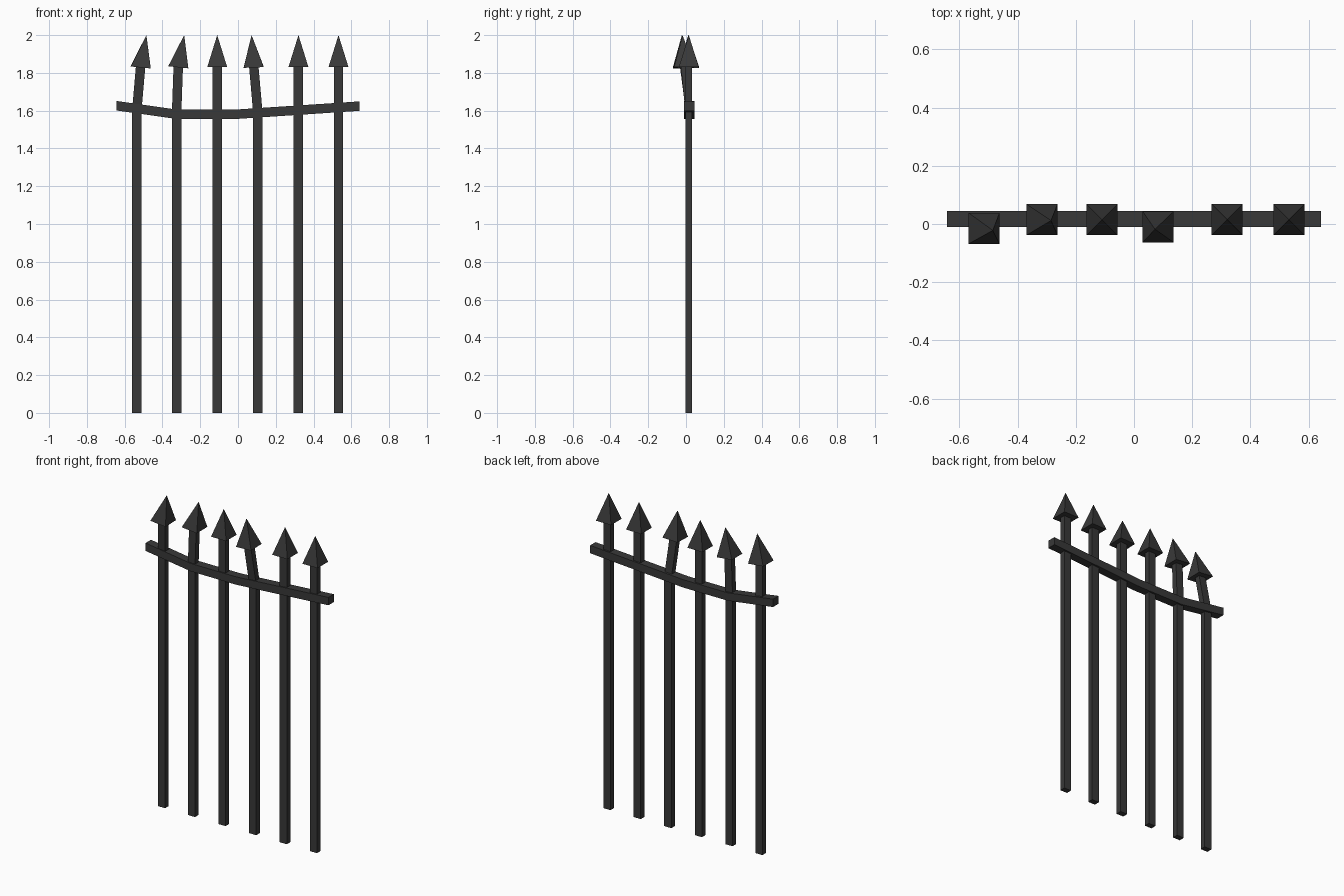
import bpy

if "Cube" in bpy.data.objects:
    bpy.data.objects.remove(bpy.data.objects["Cube"])

iron = bpy.data.materials.new("dark iron")
iron.diffuse_color = (0.04, 0.04, 0.04, 1)
iron.use_nodes = True
iron.node_tree.nodes["Principled BSDF"].inputs["Base Color"].default_value = iron.diffuse_color
Y = 0.015        # fence plane
NECK = 1.83      # height of the spearhead base


def make(name, verts, faces):
    me = bpy.data.meshes.new(name)
    me.from_pydata(verts, [], faces)
    me.materials.append(iron)
    ob = bpy.data.objects.new(name, me)
    bpy.context.collection.objects.link(ob)
    return ob


def sweep(name, rings):
    """Skin a closed four-sided bar through a list of 4-point rings."""
    verts = [p for r in rings for p in r]
    n = len(rings)
    faces = [(3, 2, 1, 0), tuple(4 * (n - 1) + k for k in range(4))]
    for i in range(n - 1):
        for k in range(4):
            a, b = 4 * i + k, 4 * i + (k + 1) % 4
            faces.append((a, b, b + 4, a + 4))
    return make(name, verts, faces)


def square(x, y, z, hx, hy, tilt=0.0, tilt_y=0.0):
    return [(x + sx * hx, y + sy * hy, z - sx * hx * tilt - sy * hy * tilt_y)
            for sx, sy in ((-1, -1), (1, -1), (1, 1), (-1, 1))]


# Each bar: foot x, neck x, neck y, tip x, tip y, bend height
bars = [
    (-0.535, -0.515, -0.015, -0.485, -0.022, 1.61),
    (-0.325, -0.316, Y, -0.285, 0.012, 1.59),
    (-0.110, -0.110, Y, -0.110, Y, 1.58),
    (0.105, 0.083, -0.010, 0.072, -0.018, 1.59),
    (0.320, 0.320, Y, 0.320, Y, 1.60),
    (0.532, 0.532, Y, 0.532, Y, 1.62),
]
for i, (x, nx, ny, tx, ty, bend) in enumerate(bars, 1):
    # Upright bar, its top bent above the rail
    sweep(f"bar_{i}", [square(x, Y, 0, 0.025, 0.018),
                       square(x, Y, bend, 0.025, 0.018),
                       square(nx, ny, NECK + 0.01, 0.025, 0.018)])
    # Pyramid spearhead
    base = square(nx, ny, NECK, 0.053, 0.053, (tx - nx) / 0.3, (ty - ny) / 0.3)
    make(f"spearhead_{i}", base + [(tx, ty, 2.0)],
         [(3, 2, 1, 0)] + [(k, (k + 1) % 4, 4) for k in range(4)])

# Sagging top rail
path = [(-0.642, 1.626), (-0.325, 1.581), (-0.01, 1.581), (0.642, 1.624)]
sweep("top_rail", [[(x, Y + 0.002 + sy * 0.027, z + sz * 0.025)
                    for sy, sz in ((-1, -1), (1, -1), (1, 1), (-1, 1))]
                   for x, z in path])
